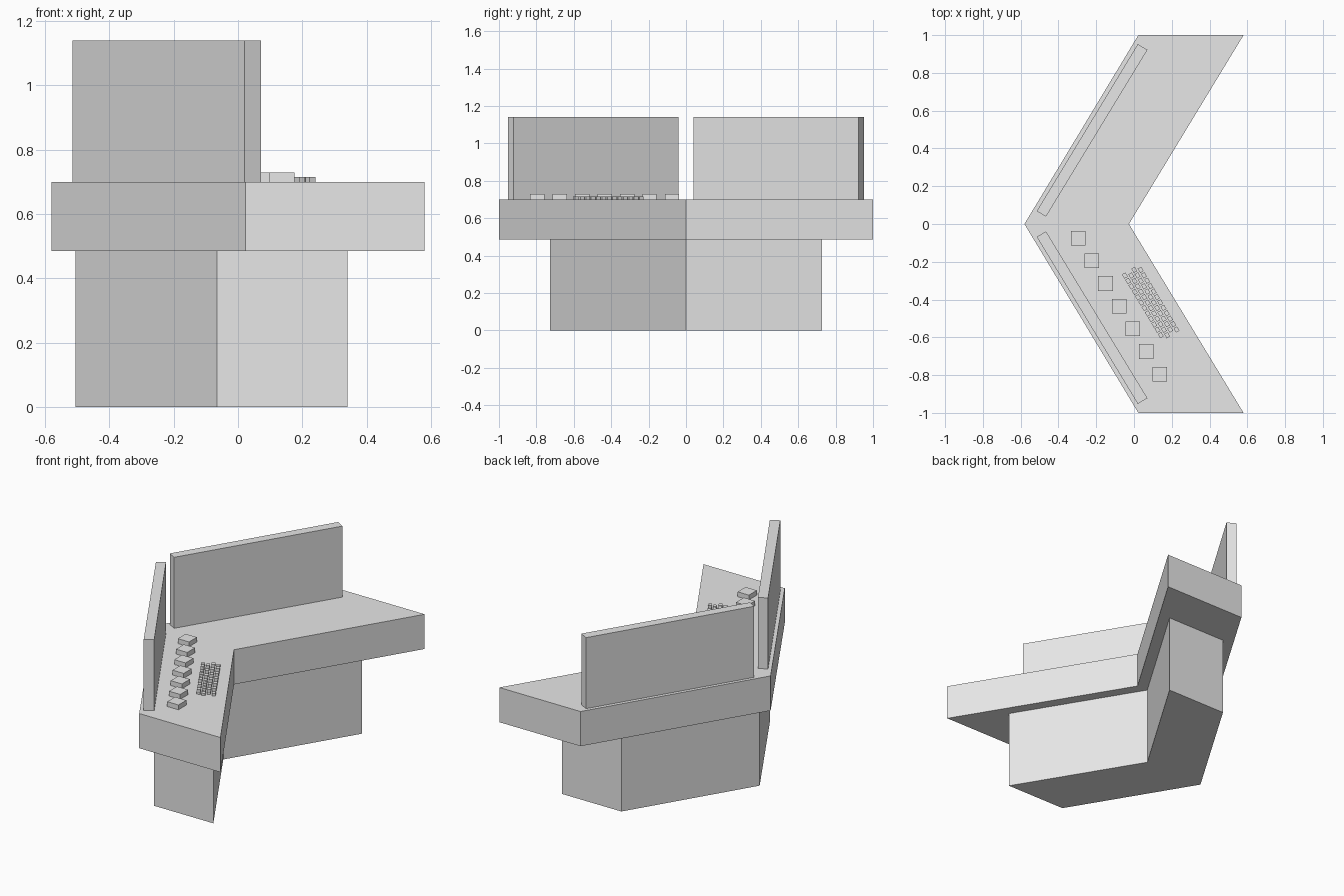
import bpy
import bmesh
from math import atan2, cos, sin
from mathutils import Matrix, Vector

cube = bpy.data.objects.get("Cube")
if cube:
    bpy.data.objects.remove(cube, do_unlink=True)

grey = bpy.data.materials.new("light_grey")
grey.use_nodes = True
colour = (0.8, 0.8, 0.8, 1)
grey.diffuse_color = colour
grey.node_tree.nodes["Principled BSDF"].inputs["Base Color"].default_value = colour


def finish(name, bm):
    bmesh.ops.recalc_face_normals(bm, faces=bm.faces)
    mesh = bpy.data.meshes.new(name)
    bm.to_mesh(mesh)
    bm.free()
    mesh.materials.append(grey)
    obj = bpy.data.objects.new(name, mesh)
    bpy.context.collection.objects.link(obj)
    return obj


def prism(name, outline, bottom, top):
    """Extrude a plan outline upwards."""
    bm = bmesh.new()
    face = bm.faces.new([bm.verts.new((x, y, bottom)) for x, y in outline])
    result = bmesh.ops.extrude_face_region(bm, geom=[face])
    verts = [v for v in result["geom"] if isinstance(v, bmesh.types.BMVert)]
    bmesh.ops.translate(bm, verts=verts, vec=(0, 0, top - bottom))
    return finish(name, bm)


def add_box(bm, centre, size, angle=0):
    matrix = (Matrix.Translation(centre) @ Matrix.Rotation(angle, 4, "Z")
              @ Matrix.Diagonal((*size, 1)))
    bmesh.ops.create_cube(bm, size=1, matrix=matrix)


def chevron(tip, corner, inner, end, half):
    return [(tip, 0), (corner, half), (end, half),
            (inner, 0), (end, -half), (corner, -half)]


# Chevron pedestal and worktop
DESK = 0.7
prism("pedestal", chevron(-0.505, -0.066, -0.101, 0.34, 0.727), 0, 0.485)
prism("worktop", chevron(-0.58, 0.023, -0.027, 0.58, 1.0), 0.485, DESK)

# Upright screens along the outer edges
for name, side in (("left_screen", 1), ("right_screen", -1)):
    plan = [(-0.515, 0.068), (-0.466, 0.039), (0.071, 0.922), (0.02, 0.952)]
    prism(name, [(x, y * side) for x, y in plan], DESK, 1.14)

# Row of square buttons
bm = bmesh.new()
for i in range(7):
    add_box(bm, (-0.295 + 0.072 * i, -0.075 - 0.12 * i, DESK + 0.015),
            (0.077, 0.077, 0.03))
finish("square_buttons", bm)

# Staggered keyboard, following the slanted wing
angle = atan2(-0.857, 0.515)
along = Vector((cos(angle), sin(angle), 0))
across = Vector((-along.y, along.x, 0))
start = Vector((-0.048, -0.273, DESK + 0.0075))
bm = bmesh.new()
for column, shift in enumerate((0, 0.017, 0, 0.017)):
    for row in range(12):
        centre = start + across * (0.029 * column) + along * (0.0335 * row + shift)
        add_box(bm, centre, (0.026, 0.021, 0.015), angle)
finish("keyboard_keys", bm)
